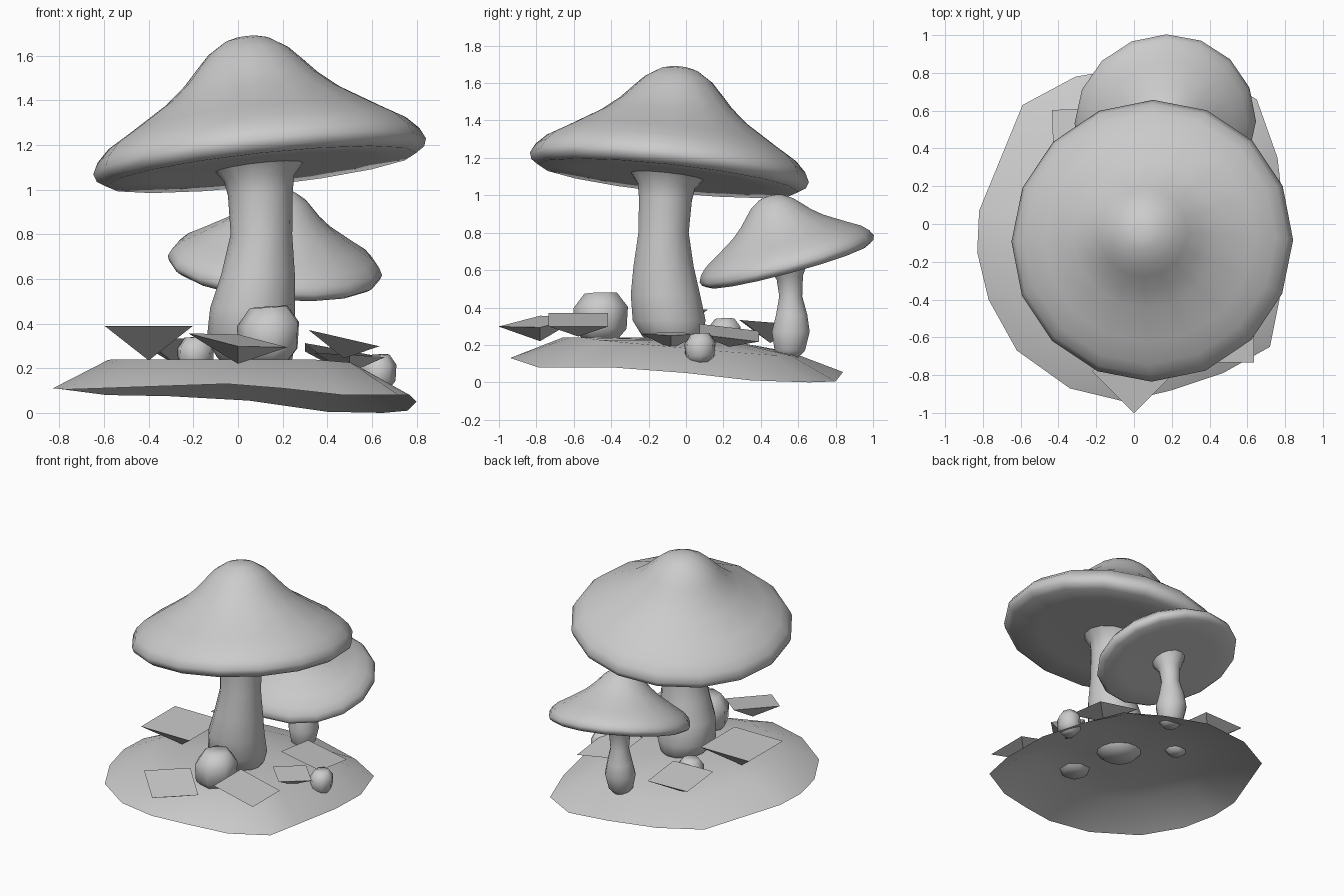
import bpy, bmesh, math
from mathutils import Vector

if "Cube" in bpy.data.objects:
    bpy.data.objects.remove(bpy.data.objects["Cube"])


def finish(bm, name, angle=None, recalc=True):
    if recalc:
        bmesh.ops.recalc_face_normals(bm, faces=bm.faces)
    me = bpy.data.meshes.new(name)
    bm.to_mesh(me)
    bm.free()
    ob = bpy.data.objects.new(name, me)
    bpy.context.collection.objects.link(ob)
    if angle:
        bpy.ops.object.select_all(action='DESELECT')
        ob.select_set(True)
        bpy.context.view_layer.objects.active = ob
        bpy.ops.object.shade_smooth_by_angle(angle=math.radians(angle))
    return ob


def loft(name, rings, start=None, end=None, angle=60, open_start=False):
    """Skin a list of point rings, closing the ends with a fan to a point or a flat face."""
    bm = bmesh.new()
    vs = [[bm.verts.new(p) for p in ring] for ring in rings]
    n = len(vs[0])
    for a, b in zip(vs, vs[1:]):
        for i in range(n):
            bm.faces.new((a[i], a[(i + 1) % n], b[(i + 1) % n], b[i]))
    ends = [(vs[-1], end, 1)] + ([] if open_start else [(vs[0], start, -1)])
    for ring, tip, side in ends:
        ring = ring[::side]
        if tip is None:
            bm.faces.new(ring)
        else:
            c = bm.verts.new(tip)
            for i in range(n):
                bm.faces.new((ring[i], ring[(i + 1) % n], c))
    return finish(bm, name, angle, recalc=not open_start)


def circle(x, y, z, r, n, sx=0, sy=0):
    """Circle of points, optionally sheared onto a sloped plane."""
    pts = []
    for i in range(n):
        dx, dy = r * math.cos(2 * math.pi * i / n), r * math.sin(2 * math.pi * i / n)
        pts.append(Vector((x + dx, y + dy, z + sx * dx + sy * dy)))
    return pts


# Ground: an open domed sheet whose rim rises at the front and left
RIM = [(.83, 0, 0)]
RIM = [(-.83, -.15, .11), (-.82, .07, .11), (-.59, .63, .08), (-.31, .78, .075), (.05, .84, .055),
       (.4, .8, .005), (.65, .66, 0), (.76, .35, .01), (.8, 0, .05), (.77, -.4, .08),
       (.72, -.65, .08), (.47, -.79, .08), (.2, -.88, .11), (-.05, -.94, .13), (-.34, -.87, .12),
       (-.62, -.67, .11), (-.77, -.4, .105)]
RIM.reverse()
RIM = RIM[::-1]


def ground_ring(s, f):
    return [(x * s, y * s, min(.24, f(x * s, y * s))) for x, y, _ in RIM][::-1]


loft("ground", [
    RIM[::-1],
    ground_ring(.7, lambda x, y: .205 - .04 * x - .09 * y),
    ground_ring(.35, lambda x, y: .225 - .02 * x - .05 * y),
], end=(0, 0, .235), open_start=True)
bpy.data.objects["ground"].data.flip_normals()

# Mushroom caps: shared profile, tilted and scaled
CAP = [(.2, -.04), (.5, -.045), (.7, -.05), (.738, -.025), (.75, .01), (.725, .06), (.67, .115),
       (.56, .18), (.39, .285), (.3, .36), (.235, .43), (.18, .487), (.1, .537), (.05, .55)]


def cap(name, loc, scale, sx, sy):
    rot = Vector((0, 0, 1)).rotation_difference(Vector((-sx, -sy, 1)))
    place = lambda p: Vector(loc) + rot @ (p * scale)
    rings = [[place(p) for p in circle(0, 0, z, r, 16)] for r, z in CAP]
    loft(name, rings, start=place(Vector((0, 0, -.04))), end=place(Vector((0, 0, .554))))


cap("large_cap", (.098, -.09, 1.14), 1, .109, -.107)
cap("small_cap", (.165, .54, .655), .643, -.095, .27)

# Stems: (x, y, z, radius, slope x, slope y) sections, the top following the cap
STEMS = {
    "large_stem": [(.08, -.06, .19, .11), (.07, -.075, .25, .165), (.06, -.09, .33, .2),
                   (.065, -.11, .47, .19), (.09, -.12, .62, .165), (.105, -.12, .8, .138),
                   (.1, -.11, .98, .145, .05, -.05), (.095, -.105, 1.05, .157, .1, -.1),
                   (.095, -.1, 1.105, .2, .109, -.107)],
    "small_stem": [(.145, .55, .13, .05), (.145, .555, .17, .083), (.145, .56, .27, .104),
                   (.145, .565, .36, .086), (.15, .56, .46, .063), (.155, .555, .56, .072, 0, .15),
                   (.16, .55, .635, .11, -.095, .27)],
}
for name, secs in STEMS.items():
    loft(name, [circle(*s[:4], 14, *s[4:]) for s in secs], angle=75)

# Rocks: chunky rounded blocks
ROCKS = [((.14, -.455, .345), (.145, .15, .13), .4), ((.63, .075, .18), (.08, .085, .08), .9),
         ((-.19, .21, .265), (.085, .09, .075), .2)]
for k, (loc, size, turn) in enumerate(ROCKS):
    rings = []
    for h, r in ((-1, .55), (-.5, .95), (.4, 1), (1, .6)):
        ring = circle(0, 0, h, r, 7)
        rings.append([Vector((loc[0] + size[0] * (math.cos(turn) * p.x - math.sin(turn) * p.y),
                              loc[1] + size[1] * (math.sin(turn) * p.x + math.cos(turn) * p.y),
                              loc[2] + size[2] * (p.z + .08 * p.x))) for p in ring])
    loft(f"rock_{k + 1}", rings, angle=62)

# Leaf tufts: tilted square tops tapering to a tip in the soil
# (centre, half diagonal, turn in degrees, slope x, slope y, depth)
TUFTS = [((0, -.78, .325), .222, 0, -.14, .12, .105), ((.475, -.575, .335), .225, 45, -.23, 0, .09),
         ((-.4, -.08, .39), .28, 45, 0, 0, .155), ((.5, -.08, .26), .16, 0, -.06, 0, .08),
         ((.46, .23, .265), .225, 45, -.18, -.12, .075), ((-.27, .45, .32), .225, 47, 0, -.08, .11)]
for k, (c, r, turn, sx, sy, depth) in enumerate(TUFTS):
    bm = bmesh.new()
    top = []
    for i in range(4):
        a = math.radians(turn + 90 * i)
        dx, dy = r * math.cos(a), r * math.sin(a)
        top.append(bm.verts.new((c[0] + dx, c[1] + dy, c[2] + sx * dx + sy * dy)))
    tip = bm.verts.new((c[0], c[1], c[2] - depth))
    bm.faces.new(top)
    for i in range(4):
        bm.faces.new((top[i], top[(i + 1) % 4], tip))
    finish(bm, f"leaf_tuft_{k + 1}")
